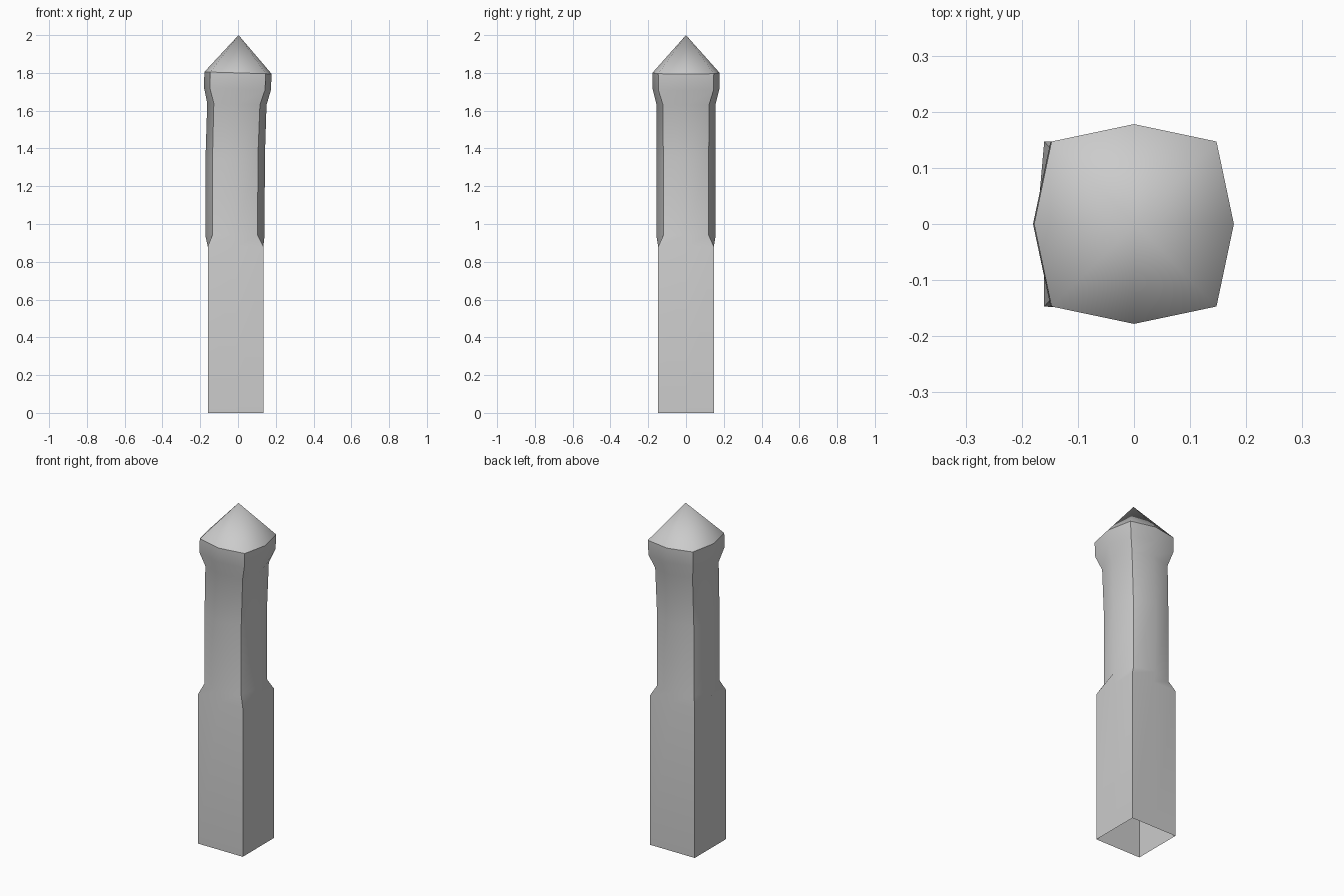
import bpy
from math import radians

if "Cube" in bpy.data.objects:
    bpy.data.objects.remove(bpy.data.objects["Cube"])


def ring(z, cx, mid, corner, tilt=0.0):
    """Eight points: four side middles and four corners, tilted along x."""
    m, c = mid, corner
    pts = [(m, 0), (c, c), (0, m), (-c, c), (-m, 0), (-c, -c), (0, -m), (c, -c)]
    return [(cx + x, y, z - tilt * x) for x, y in pts]


def make_part(name, verts, faces, angle):
    mesh = bpy.data.meshes.new(name)
    mesh.from_pydata(verts, [], faces)
    obj = bpy.data.objects.new(name, mesh)
    bpy.context.collection.objects.link(obj)
    bpy.ops.object.select_all(action='DESELECT')
    obj.select_set(True)
    bpy.context.view_layer.objects.active = obj
    bpy.ops.object.shade_smooth_by_angle(angle=radians(angle))
    return obj


rim = ring(1.80, 0.0, 0.178, 0.147, 0.03)

# Post: open square base, slightly bent shaft with bulging sides, flared head
rings = [
    ring(0.0, -0.013, 0.147, 0.147),
    ring(0.88, -0.013, 0.147, 0.147),
    ring(0.94, -0.016, 0.157, 0.120),
    ring(1.35, -0.015, 0.157, 0.120),
    ring(1.635, -0.006, 0.157, 0.122, 0.03),
    ring(1.715, -0.003, 0.177, 0.146, 0.04),
    rim,
]
verts = [p for r in rings for p in r]
faces = [(k * 8 + i, k * 8 + (i + 1) % 8, k * 8 + 8 + (i + 1) % 8, k * 8 + 8 + i)
         for k in range(len(rings) - 1) for i in range(8)]
make_part("post", verts, faces, 55)

# Pointed cap
make_part("pointed_cap", rim + [(0.003, 0, 2.0)],
          [(i, (i + 1) % 8, 8) for i in range(8)], 65)
